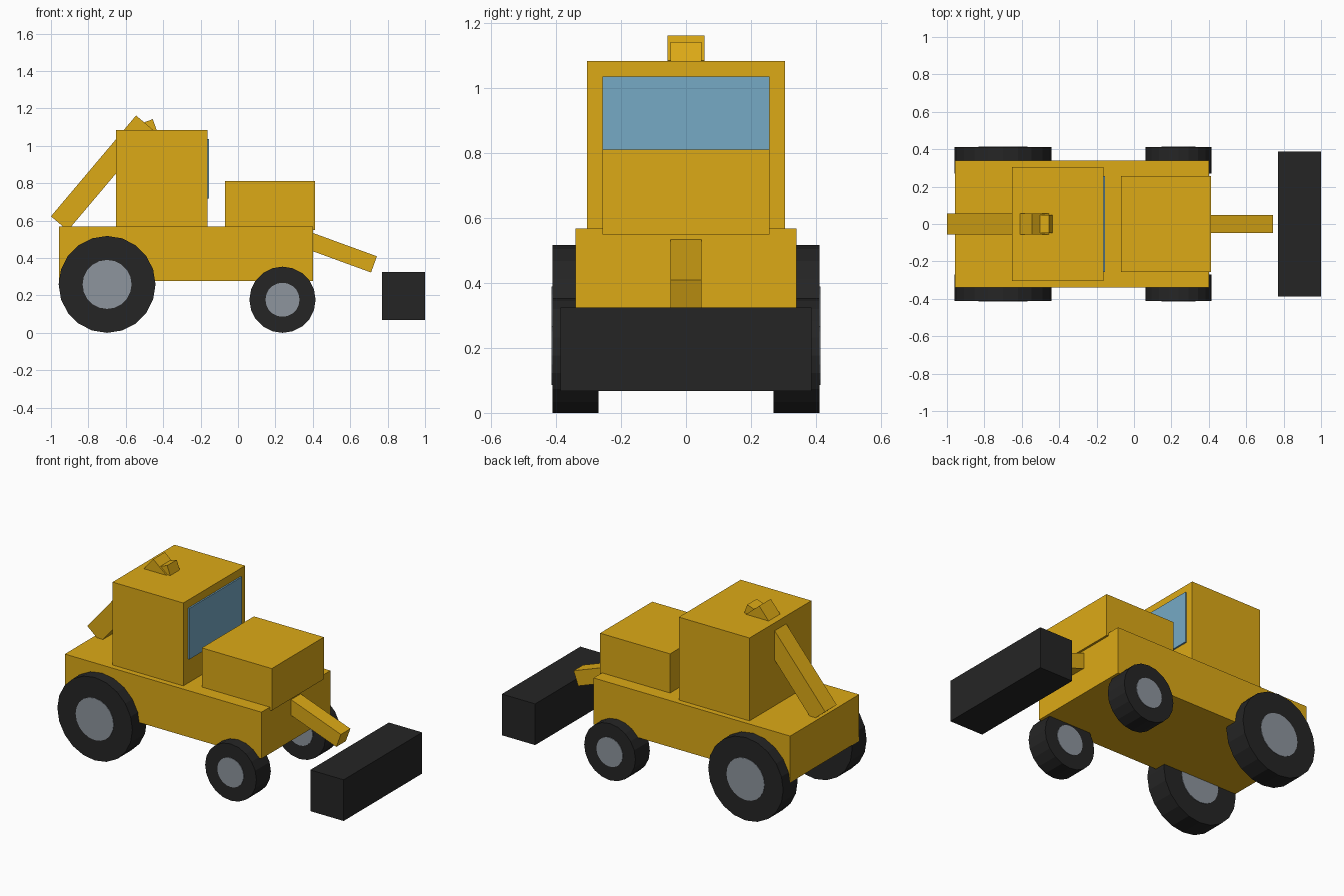
import bpy, math
from mathutils import Vector

if "Cube" in bpy.data.objects:
    bpy.data.objects.remove(bpy.data.objects["Cube"])


def material(name, rgb):
    m = bpy.data.materials.new(name)
    m.diffuse_color = (*rgb, 1.0)
    m.use_nodes = True
    m.node_tree.nodes["Principled BSDF"].inputs["Base Color"].default_value = m.diffuse_color
    return m


YELLOW = material("yellow paint", (0.72, 0.40, 0.008))
BLACK = material("black rubber", (0.0185, 0.0185, 0.0185))
GREY = material("grey hub", (0.27, 0.30, 0.34))
GLASS = material("blue glass", (0.18, 0.40, 0.56))


def box(name, x, y, z, mat):
    """Box from (min, max) ranges, y given as half width."""
    bpy.ops.mesh.primitive_cube_add(size=1)
    ob = bpy.context.object
    ob.name = name
    ob.location = ((x[0] + x[1]) / 2, 0, (z[0] + z[1]) / 2)
    ob.scale = (x[1] - x[0], 2 * y, z[1] - z[0])
    ob.data.materials.append(mat)
    return ob


def beam(name, start, end, half_width, thickness, mat):
    """Square beam between two (x, z) points in the middle plane."""
    a, b = Vector((start[0], 0, start[1])), Vector((end[0], 0, end[1]))
    d = b - a
    bpy.ops.mesh.primitive_cube_add(size=1, location=(a + b) / 2)
    ob = bpy.context.object
    ob.name = name
    ob.scale = (d.length, 2 * half_width, thickness)
    ob.rotation_euler = (0, -math.atan2(d.z, d.x), 0)
    ob.data.materials.append(mat)
    return ob


def disc(name, x, y, z, radius, width, mat):
    bpy.ops.mesh.primitive_cylinder_add(vertices=20, radius=radius, depth=width,
                                        location=(x, y, z),
                                        rotation=(math.pi / 2, 0, 0))
    ob = bpy.context.object
    ob.name = name
    ob.data.materials.append(mat)
    return ob


# Body
box("chassis", (-0.957, 0.40), 0.34, (0.278, 0.568), YELLOW)
box("cab", (-0.652, -0.164), 0.305, (0.55, 1.085), YELLOW)
box("hood", (-0.07, 0.413), 0.257, (0.55, 0.812), YELLOW)
box("windscreen", (-0.1635, -0.154), 0.257, (0.718, 1.036), GLASS)

# Front loader
beam("loader_arm", (0.25, 0.54), (0.727, 0.366), 0.047, 0.092, YELLOW)
box("loader_bucket", (0.77, 1.0), 0.387, (0.068, 0.325), BLACK)

# Rear digger arm
beam("rear_boom", (-0.955, 0.585), (-0.50, 1.124), 0.057, 0.118, YELLOW)
beam("rear_stick", (-0.498, 1.127), (-0.39, 0.83), 0.047, 0.09, YELLOW)

# Wheels, mirrored left and right, with hubs passing through
for side, s in (("left", 1), ("right", -1)):
    for end, x, r, hub in (("rear", -0.70, 0.259, 0.131), ("front", 0.238, 0.177, 0.091)):
        disc(f"{end}_{side}_wheel", x, s * 0.34, r, r, 0.142, BLACK)
        disc(f"{end}_{side}_hub", x, s * 0.34, r, hub, 0.148, GREY)
